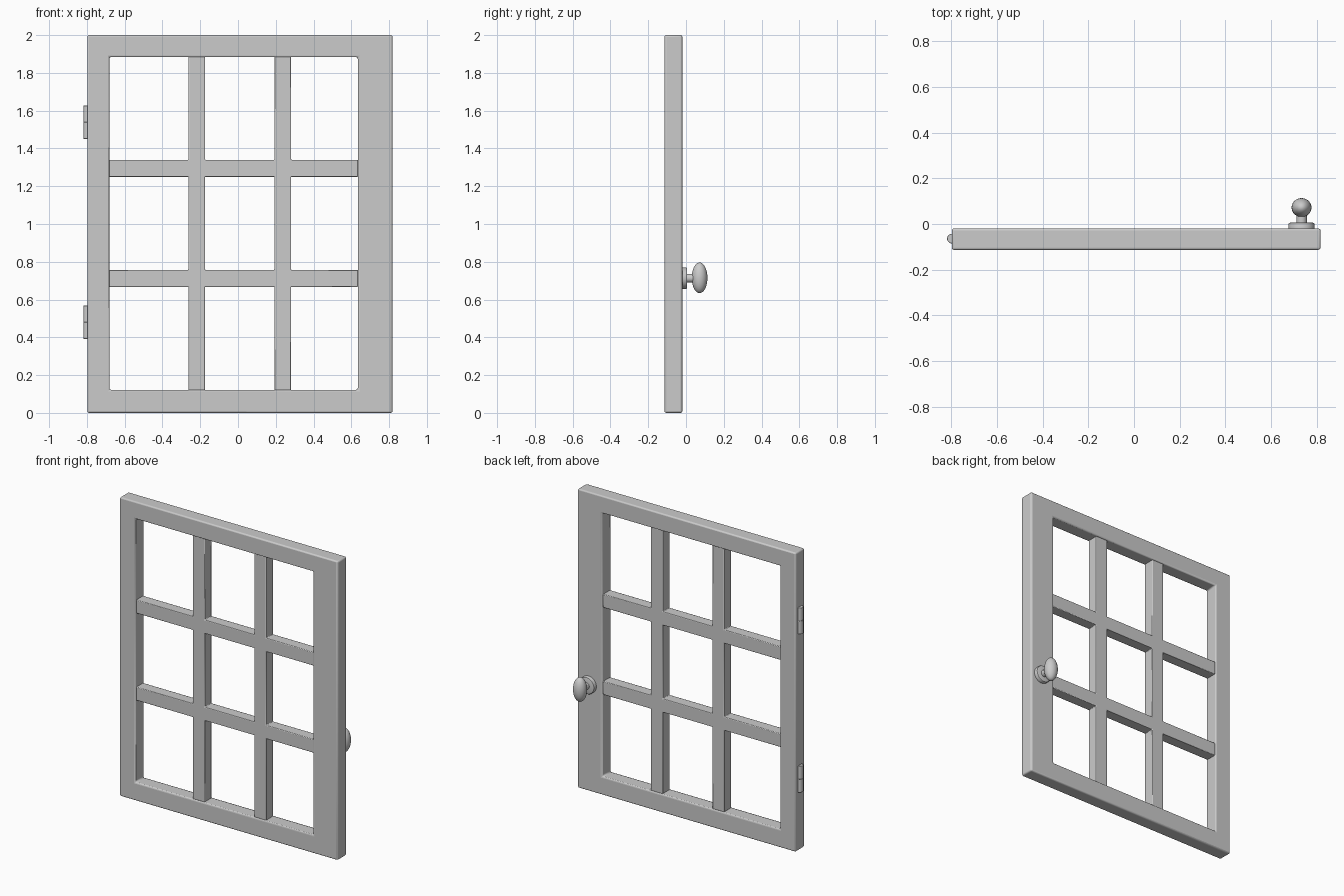
import bpy, bmesh, math

if "Cube" in bpy.data.objects:
    bpy.data.objects.remove(bpy.data.objects["Cube"])

YF, YB = -0.1135, -0.0195          # front and back planes of the frame
YM = (YF + YB) / 2


def finish(bm, name, bevel=0.0, segs=3):
    bmesh.ops.recalc_face_normals(bm, faces=bm.faces)
    me = bpy.data.meshes.new(name)
    bm.to_mesh(me)
    bm.free()
    ob = bpy.data.objects.new(name, me)
    bpy.context.collection.objects.link(ob)
    bpy.ops.object.select_all(action='DESELECT')
    bpy.context.view_layer.objects.active = ob
    ob.select_set(True)
    if bevel:
        mod = ob.modifiers.new("bevel", 'BEVEL')
        mod.width, mod.segments = bevel, segs
        mod.limit_method = 'ANGLE'
        mod.angle_limit = math.radians(30)
    bpy.ops.object.shade_smooth_by_angle(angle=math.radians(40))
    return ob


def extrude_y(bm, depth):
    r = bmesh.ops.extrude_face_region(bm, geom=bm.faces[:])
    vs = [g for g in r["geom"] if isinstance(g, bmesh.types.BMVert)]
    bmesh.ops.translate(bm, verts=vs, vec=(0, depth, 0))


def lathe_y(name, profile, x, z, sides=32):
    """Revolve (radius, y) points about an axis along y."""
    bm = bmesh.new()
    vs = [bm.verts.new((r, y, 0)) for r, y in profile]
    es = [bm.edges.new(p) for p in zip(vs, vs[1:])]
    bmesh.ops.spin(bm, geom=vs + es, cent=(0, 0, 0), axis=(0, 1, 0),
                   angle=math.tau, steps=sides)
    bmesh.ops.remove_doubles(bm, verts=bm.verts, dist=1e-5)
    ob = finish(bm, name)
    ob.location = (x, 0, z)
    return ob


# Mitred outer frame
def rect(x0, x1, z0, z1):
    return [(x0, z0), (x1, z0), (x1, z1), (x0, z1)]


bm = bmesh.new()
outer = [bm.verts.new((x, YF, z)) for x, z in rect(-0.798, 0.818, 0, 2)]
inner = [bm.verts.new((x, YF, z)) for x, z in rect(-0.681, 0.634, 0.122, 1.884)]
for i in range(4):
    j = (i + 1) % 4
    bm.faces.new((outer[i], outer[j], inner[j], inner[i]))
extrude_y(bm, YB - YF)
finish(bm, "window_frame", 0.01)

# Glazing bars as one crossing lattice
xs = [-0.683, -0.262, -0.175, 0.193, 0.281, 0.636]
zs = [0.12, 0.667, 0.757, 1.25, 1.34, 1.886]
bm = bmesh.new()
grid = [[bm.verts.new((x, YM - 0.037, z)) for z in zs] for x in xs]
for i in range(5):
    for j in range(5):
        if i % 2 or j % 2:
            bm.faces.new((grid[i][j], grid[i + 1][j], grid[i + 1][j + 1], grid[i][j + 1]))
bmesh.ops.delete(bm, geom=[v for v in bm.verts if not v.link_faces], context='VERTS')
extrude_y(bm, 0.074)
finish(bm, "glazing_bars", 0.004, 2)

# Door knob: back plate, neck and oval grip
KX, KZ = 0.734, 0.713
lathe_y("knob_plate", [(0, YB - 0.005), (0.057, YB - 0.005), (0.057, 0.0),
                       (0.055, 0.004), (0.05, 0.006), (0, 0.006)], KX, KZ)
lathe_y("knob_neck", [(0.023, 0.0), (0.023, 0.045)], KX, KZ)
bm = bmesh.new()
bmesh.ops.create_uvsphere(bm, u_segments=32, v_segments=20, radius=1)
bmesh.ops.scale(bm, verts=bm.verts, vec=(0.0435, 0.0415, 0.081))
finish(bm, "knob_grip").location = (KX, 0.072, KZ + 0.002)

# Hinges: two stacked knuckles each
for n, zc in (("upper", 1.539), ("lower", 0.48)):
    for half, s in (("top", 1), ("bottom", -1)):
        bm = bmesh.new()
        bmesh.ops.create_cone(bm, cap_ends=True, segments=24, radius1=0.021,
                              radius2=0.021, depth=0.088)
        ob = finish(bm, f"{n}_hinge_{half}", 0.002, 2)
        ob.location = (-0.798, -0.064, zc + s * 0.044)
